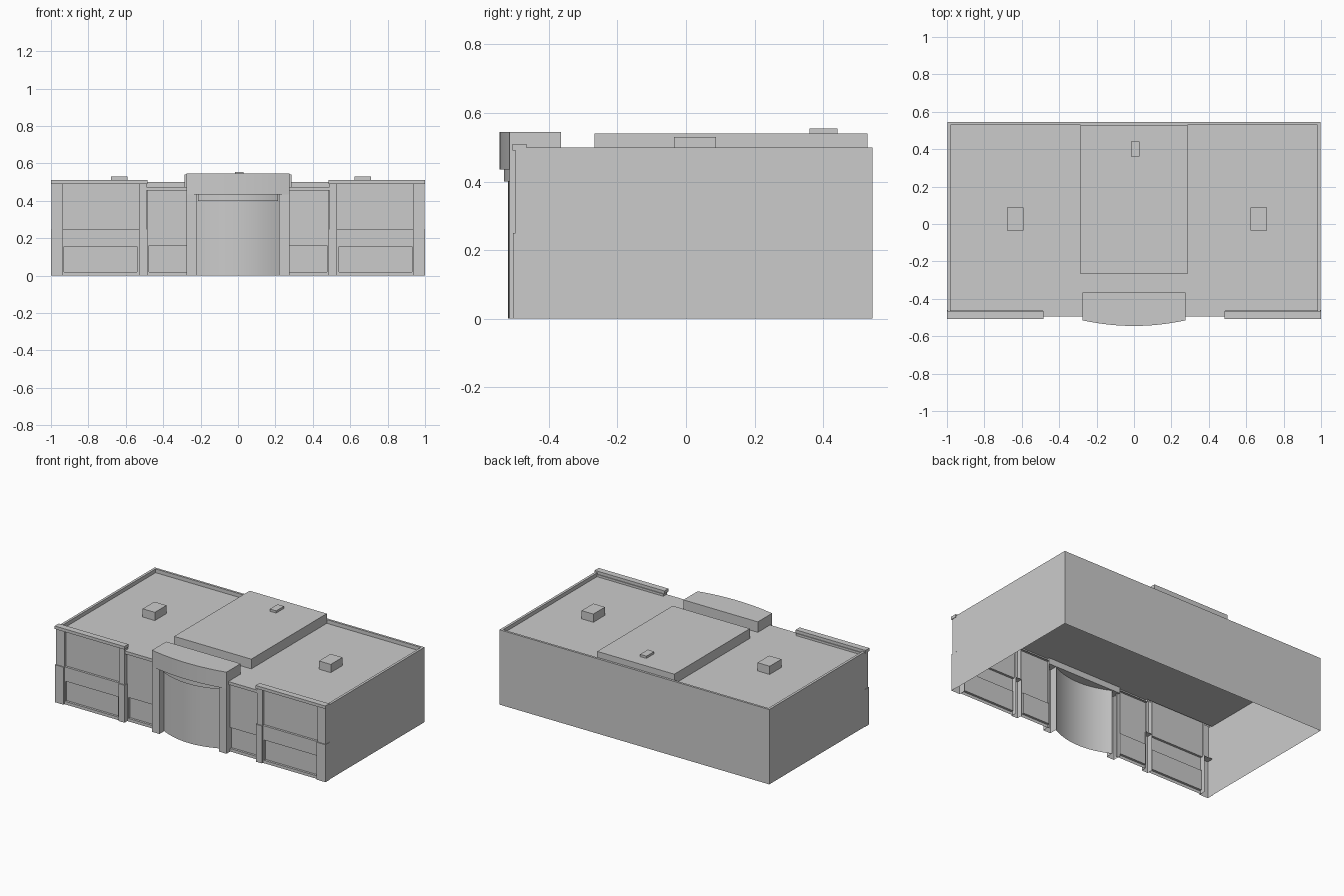
import bpy, bmesh

if "Cube" in bpy.data.objects:
    bpy.data.objects.remove(bpy.data.objects["Cube"])


def make(name, verts, faces, mirror=False, smooth=False):
    mesh = bpy.data.meshes.new(name)
    mesh.from_pydata(verts, [], faces)
    bm = bmesh.new()
    bm.from_mesh(mesh)
    bmesh.ops.recalc_face_normals(bm, faces=bm.faces)
    bm.to_mesh(mesh)
    bm.free()
    ob = bpy.data.objects.new(name, mesh)
    bpy.context.collection.objects.link(ob)
    if mirror:
        ob.modifiers.new("mirror", 'MIRROR').use_mirror_merge = False
    if smooth:
        bpy.context.view_layer.objects.active = ob
        ob.select_set(True)
        bpy.ops.object.shade_smooth_by_angle(angle=0.6)
        ob.select_set(False)
    return ob


def box(name, x, y, z, skip="", mirror=False):
    """Box from ranges; skip names open sides: f(ront) k(back) l r b(ottom) t."""
    v = [(i, j, k) for i in x for j in y for k in z]
    sides = {"l": (0, 1, 3, 2), "r": (4, 6, 7, 5), "f": (0, 4, 5, 1),
             "k": (2, 3, 7, 6), "b": (0, 2, 6, 4), "t": (1, 5, 7, 3)}
    return make(name, v, [f for s, f in sides.items() if s not in skip], mirror)


def prism(name, pts, z0, z1, bottom=True, smooth=False):
    n = len(pts)
    v = [(x, y, z) for z in (z0, z1) for x, y in pts]
    f = [(i, (i + 1) % n, (i + 1) % n + n, i + n) for i in range(n)]
    f.append(tuple(range(n, 2 * n)))
    if bottom:
        f.append(tuple(range(n)))
    return make(name, v, f, smooth=smooth)


def arc(half, edge, peak, n=20):
    xs = [half * (2 * i / n - 1) for i in range(n + 1)]
    return [(x, peak + (edge - peak) * (x / half) ** 2) for x in xs]


def bay(name, outer, inner, y, depth):
    """Wall sheet with a sunken rectangular panel, mirrored left and right."""
    def rect(r, yy):
        return [(r[0], yy, r[2]), (r[1], yy, r[2]), (r[1], yy, r[3]), (r[0], yy, r[3])]
    v = rect(outer, y) + rect(inner, y) + rect(inner, y + depth)
    f = [(8, 9, 10, 11)]
    for b in (0, 4):
        f += [(b + i, b + (i + 1) % 4, b + (i + 1) % 4 + 4, b + i + 4) for i in range(4)]
    make(name, v, f, True)


ROOF = 0.475

# Hollow shell: side and back walls, roof sheet, parapet
box("outer_walls", (-0.997, 0.997), (-0.465, 0.545), (0, 0.5), "ftb")
make("roof", [(-0.997, -0.465, ROOF), (0.997, -0.465, ROOF),
              (0.997, 0.545, ROOF), (-0.997, 0.545, ROOF)], [(0, 1, 2, 3)])
box("side_parapet", (0.98, 0.997), (-0.465, 0.545), (ROOF, 0.5), "b", True)
box("back_parapet", (-0.98, 0.98), (0.53, 0.545), (ROOF, 0.5), "blr")

# Wing facades
bay("wing_lower_wall", (0.53, 0.935, 0, 0.25), (0.54, 0.93, 0.02, 0.155), -0.495, 0.015)
box("wing_upper_wall", (0.53, 0.935), (-0.48, -0.465), (0.25, 0.49), "bklr", True)
box("wing_ledge", (0.53, 0.935), (-0.495, -0.48), (0.24, 0.25), "fbklr", True)
box("corner_pilaster_lower", (0.935, 1.0), (-0.505, -0.46), (0, 0.25), "kb", True)
box("corner_pilaster_upper", (0.935, 0.997), (-0.498, -0.465), (0.25, 0.49), "kb", True)
box("inner_pilaster_lower", (0.485, 0.53), (-0.505, -0.465), (0, 0.25), "kb", True)
box("inner_pilaster_upper", (0.49, 0.53), (-0.498, -0.465), (0.25, 0.49), "kb", True)
box("wing_cornice", (0.485, 1.0), (-0.507, -0.465), (0.49, 0.51), "", True)
box("wing_parapet", (0.49, 0.997), (-0.48, -0.46), (ROOF, 0.49), "b", True)

# Middle bays between the wings and the entrance
bay("middle_wall", (0.26, 0.487, 0, ROOF), (0.275, 0.475, 0.02, 0.16), -0.475, 0.015)
box("middle_band", (0.275, 0.49), (-0.495, -0.46), (0.455, ROOF), "k", True)

# Curved entrance
box("entrance_pier", (0.22, 0.275), (-0.515, -0.46), (0, 0.435), "kb", True)
prism("entrance_lintel", arc(0.275, -0.515, -0.545) + [(0.275, -0.46), (-0.275, -0.46)],
      0.435, ROOF, smooth=True)
prism("entrance_cap", arc(0.275, -0.515, -0.545) + [(0.275, -0.365), (-0.275, -0.365)],
      ROOF, 0.545, False, smooth=True)


def curved_sheet(name, pts, z0, z1):
    n = len(pts)
    make(name, [(x, y, z) for z in (z0, z1) for x, y in pts],
         [(i, i + 1, i + 1 + n, i + n) for i in range(n - 1)], smooth=True)


curved_sheet("entrance_curved_wall", arc(0.22, -0.465, -0.52), 0, 0.435)
prism("entrance_curved_band", arc(0.215, -0.478, -0.531) + arc(0.215, -0.467, -0.52)[::-1],
      0.40, 0.435, smooth=True)

# Rooftop blocks
box("roof_plant_room", (-0.285, 0.285), (-0.267, 0.53), (ROOF, 0.54), "b")
box("left_roof_unit", (-0.68, -0.59), (-0.035, 0.088), (ROOF, 0.53), "b")
box("right_roof_unit", (0.623, 0.71), (-0.035, 0.088), (ROOF, 0.53), "b")
box("roof_hatch", (-0.017, 0.03), (0.36, 0.442), (0.54, 0.555), "b")
